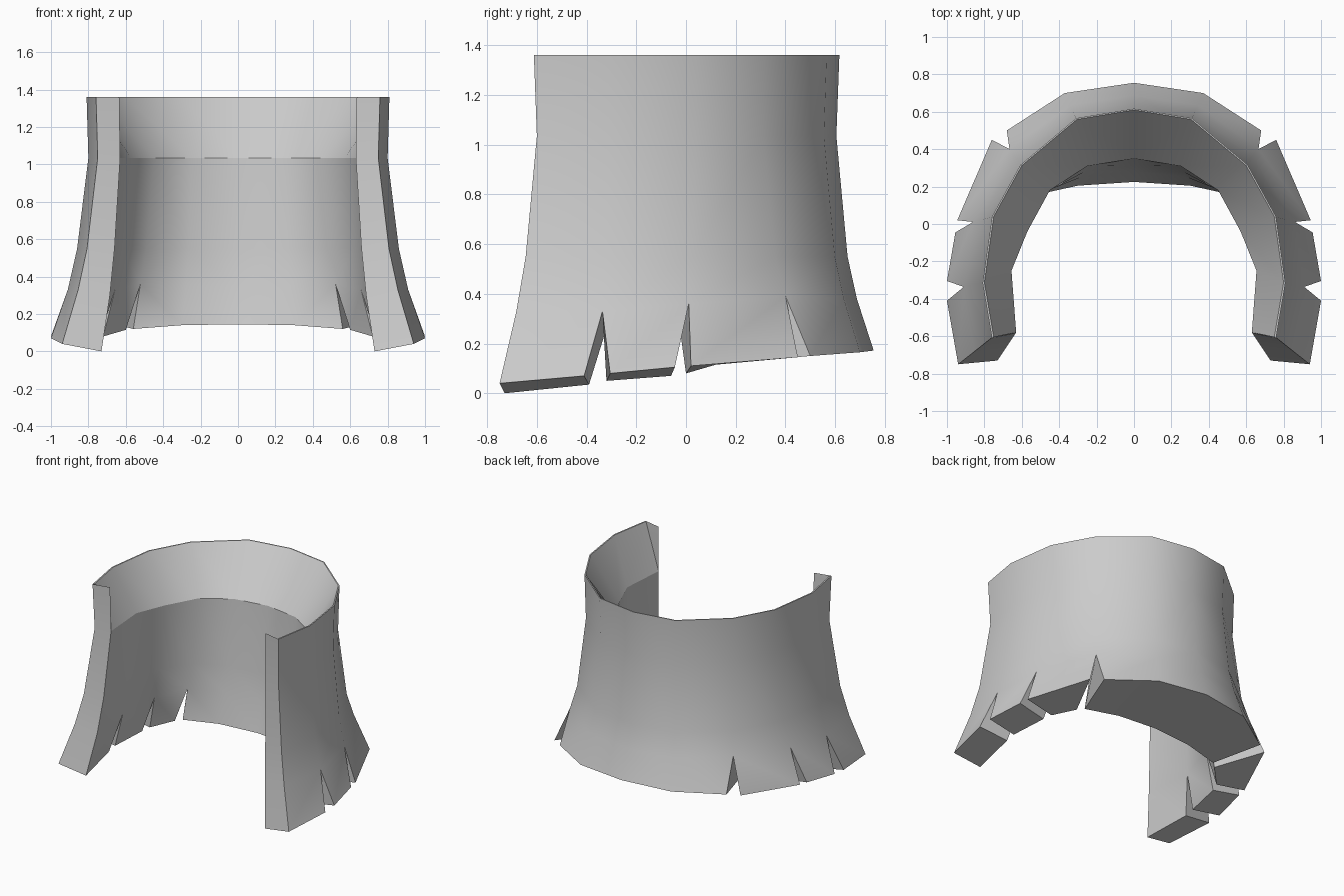
import bpy
import bmesh
import math

if "Cube" in bpy.data.objects:
    bpy.data.objects.remove(bpy.data.objects["Cube"], do_unlink=True)

TOP, WAIST, HIP = 1.36, 1.035, 0.55
HIP_FLARE, NOTCH_FLARE = 0.3, 0.55

# Waist outline of one half, from the front opening round to the back
waist_outer = [(.75, -.6), (.8, -.31), (.75, .04), (.6, .31), (.305, .555), (0, .605)]
waist_inner = [(.63, -.58), (.655, -.25), (.57, -.04), (.45, .18), (.25, .31), (0, .35)]
notch_z = [.33, .33, .36, .39, .38, .38]

# Hem corners of each flap: start and end of every strip
hem_outer = [
    ((.94, -.75, .04), (1, -.41, .07)),
    ((1, -.305, .08), (.955, -.045, .105)),
    ((.945, .02, .11), (.76, .45, .145)),
    ((.68, .5, .15), (.37, .7, .165)),
    ((.37, .7, .165), (0, .755, .172)),
]
hem_inner = [
    ((.73, -.73, 0), (.78, -.39, .035)),
    ((.78, -.32, .05), (.74, -.06, .07)),
    ((.72, 0, .08), (.6, .12, .115)),
    ((.56, .155, .12), (.3, .205, .14)),
    ((.3, .205, .14), (0, .225, .145)),
]


def column_points(waist, hems, i, drop):
    """Points down one column, from waist to the top of its notch."""
    ends = [hems[max(i - 1, 0)][1 if i else 0], hems[min(i, 4)][0 if i < 5 else 1]]
    hem = [(ends[0][k] + ends[1][k]) / 2 for k in range(2)]

    def flare(t, z):
        return tuple(w + (h - w) * t for w, h in zip(waist[i], hem)) + (z,)

    return [flare(0, WAIST), flare(HIP_FLARE, HIP),
            flare(NOTCH_FLARE, notch_z[i] - drop)]


bm = bmesh.new()
outer, inner = [], []
for i, (x, y) in enumerate(waist_outer):
    rim = (x * 1.012, y * 1.02, TOP)
    lip = (rim[0] * .988, rim[1] * .988, TOP)
    outer.append([bm.verts.new(p) for p in
                  [rim] + column_points(waist_outer, hem_outer, i, 0)])
    inner.append([bm.verts.new(p) for p in
                  [lip] + column_points(waist_inner, hem_inner, i, .03)])


def hem_verts(hems):
    """Flap corners, sharing the vertex where two strips meet without a notch."""
    made = {}
    return [[made.setdefault(p, None) or made.update({p: bm.verts.new(p)}) or made[p]
             for p in pair] for pair in hems]


low_out, low_in = hem_verts(hem_outer), hem_verts(hem_inner)
face = bm.faces.new

# Wall strips, rim and hem
for i in range(5):
    j = i + 1
    oa, ob = outer[i] + [low_out[i][0]], outer[j] + [low_out[i][1]]
    ia, ib = inner[i] + [low_in[i][0]], inner[j] + [low_in[i][1]]
    for k in range(4):
        face((oa[k + 1], ob[k + 1], ob[k], oa[k]))
        face((ia[k], ib[k], ib[k + 1], ia[k + 1]))
    face((oa[0], ob[0], ib[0], ia[0]))
    face((oa[4], ia[4], ib[4], ob[4]))
    # Cut sides of the notches
    if 0 < i < 4:
        face((ia[4], oa[4], oa[3], ia[3]))
    if i < 3:
        face((ib[3], ob[3], ob[4], ib[4]))
    # Crease under the sloping waistband
    bm.edges.get((ia[1], ib[1])).smooth = False

# Front edge, with a thin fin beside the waistband
fin = bm.verts.new((.635, -.585, TOP))
front_out = outer[0] + [low_out[0][0]]
front_in = [fin] + inner[0][1:] + [low_in[0][0]]
for k in range(4):
    face((front_in[k + 1], front_out[k + 1], front_out[k], front_in[k]))

mesh = bpy.data.meshes.new("notched_skirt")
bm.to_mesh(mesh)
bm.free()
skirt = bpy.data.objects.new("notched_skirt", mesh)
bpy.context.collection.objects.link(skirt)

# Plain grey cloth
grey = bpy.data.materials.new("plain_grey")
grey.use_nodes = True
colour = (.6, .6, .6, 1)
grey.diffuse_color = colour
grey.node_tree.nodes["Principled BSDF"].inputs["Base Color"].default_value = colour
mesh.materials.append(grey)

# Mirror to the other half and smooth the walls
bpy.ops.object.select_all(action="DESELECT")
skirt.select_set(True)
bpy.context.view_layer.objects.active = skirt
mirror = skirt.modifiers.new("Mirror", "MIRROR")
mirror.use_clip = True
bpy.ops.object.modifier_apply(modifier=mirror.name)
bpy.ops.object.shade_smooth_by_angle(angle=math.radians(45))
